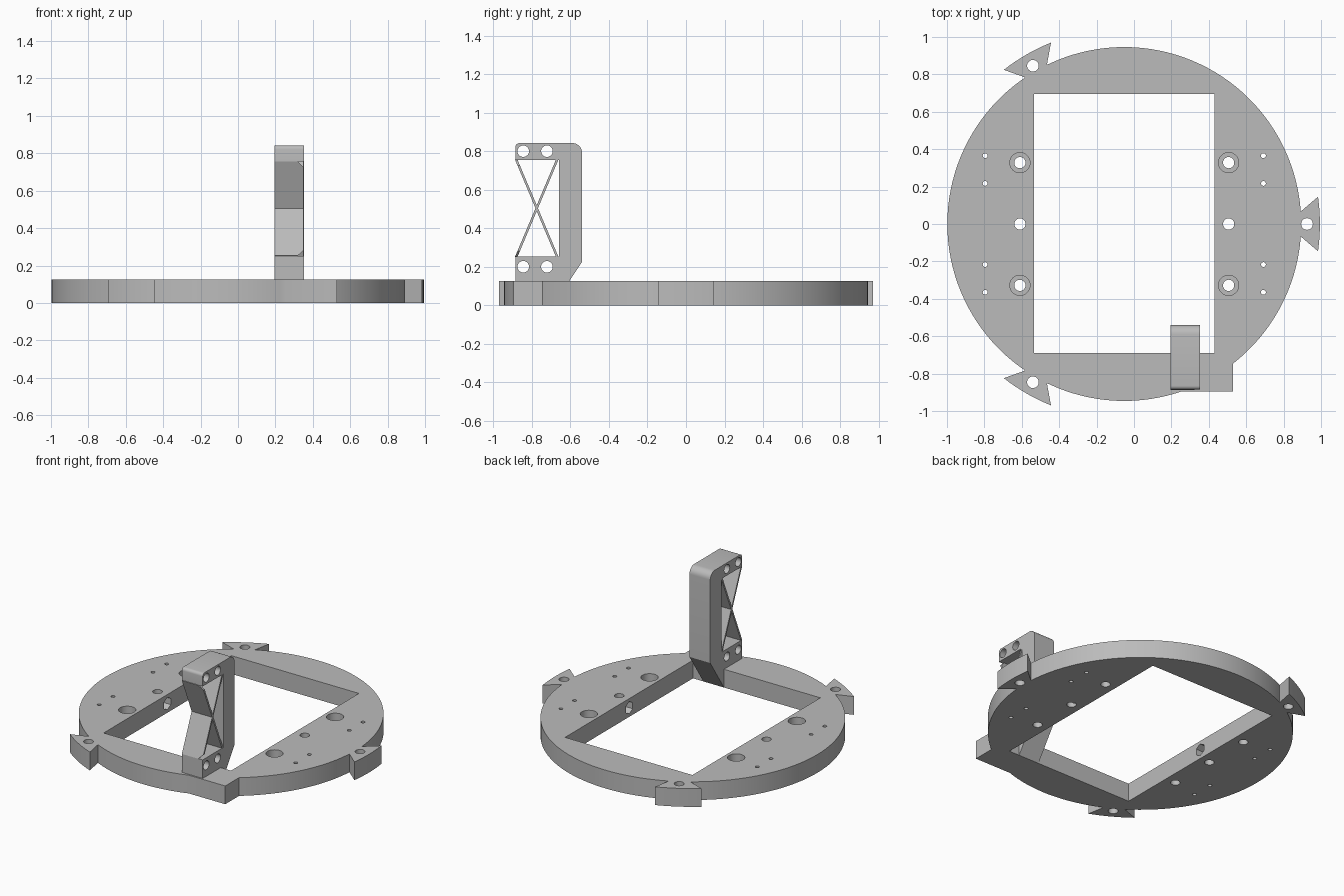
import bpy, bmesh
from math import sin, cos, pi, radians, hypot

cube = bpy.data.objects.get("Cube")
if cube:
    bpy.data.objects.remove(cube, do_unlink=True)

GREY = bpy.data.materials.new("plain grey")
GREY.use_nodes = True
colour = (0.5, 0.5, 0.5, 1)
GREY.diffuse_color = colour
GREY.node_tree.nodes["Principled BSDF"].inputs["Base Color"].default_value = colour

CX, R, H = -0.052, 0.946, 0.125   # ring centre, radius, thickness


def prism(name, pts, lo, hi, axis="z"):
    """Extrude a 2D outline along an axis; x uses (y, z), y uses (x, z)."""
    place = {"z": lambda a, b, d: (a, b, d),
             "x": lambda a, b, d: (d, a, b),
             "y": lambda a, b, d: (a, d, b)}[axis]
    bm = bmesh.new()
    n = len(pts)
    low = [bm.verts.new(place(a, b, lo)) for a, b in pts]
    top = [bm.verts.new(place(a, b, hi)) for a, b in pts]
    bm.faces.new(low)
    bm.faces.new(top)
    for i in range(n):
        j = (i + 1) % n
        bm.faces.new((low[i], low[j], top[j], top[i]))
    bmesh.ops.recalc_face_normals(bm, faces=bm.faces)
    mesh = bpy.data.meshes.new(name)
    bm.to_mesh(mesh)
    bm.free()
    mesh.materials.append(GREY)
    ob = bpy.data.objects.new(name, mesh)
    bpy.context.collection.objects.link(ob)
    return ob


def arc(x, y, r, start=0, end=360, steps=32):
    full = end - start == 360
    count = steps if full else steps + 1
    return [(x + r * cos(radians(start + (end - start) * i / steps)),
             y + r * sin(radians(start + (end - start) * i / steps)))
            for i in range(count)]


def rect(x0, x1, y0, y1):
    return [(x0, y0), (x1, y0), (x1, y1), (x0, y1)]


def combine(ob, other, operation="DIFFERENCE"):
    """Apply a boolean and discard the helper."""
    other.hide_render = True
    mod = ob.modifiers.new("boolean", "BOOLEAN")
    mod.operation, mod.solver, mod.object = operation, "EXACT", other
    bpy.context.view_layer.objects.active = ob
    bpy.ops.object.modifier_apply(modifier=mod.name)
    bpy.data.objects.remove(other, do_unlink=True)


def smooth(ob):
    bpy.ops.object.select_all(action="DESELECT")
    ob.select_set(True)
    bpy.context.view_layer.objects.active = ob
    bpy.ops.object.shade_smooth_by_angle(angle=radians(25))


# Base ring with its square foot and rectangular window
ring = prism("base_ring", arc(CX, 0, R, steps=128), 0, H)
combine(ring, prism("foot", rect(0.19, 0.53, -0.895, -0.6), 0, H), "UNION")
combine(ring, prism("window", rect(-0.535, 0.43, -0.69, 0.695), -0.1, 0.3))

# Screw holes, counterbores and nut pockets on both sides of the window
for side in (-1, 1):
    x = CX + side * 0.558
    for y in (-0.328, 0, 0.328):
        combine(ring, prism("hole", arc(x, y, 0.03), -0.1, 0.3))
        if y:
            combine(ring, prism("counterbore", arc(x, y, 0.054), 0.065, 0.3))
    for y in (-0.365, -0.217, 0.217, 0.365):
        combine(ring, prism("pin_hole", arc(CX + side * 0.744, y, 0.013, steps=16), -0.1, 0.3))
    inner = CX + side * 0.44
    pocket = arc(0, H / 2, 0.042, 30, 390, 6)
    combine(ring, prism("pocket", pocket, min(x, inner), max(x, inner), "x"))
smooth(ring)

# Three flared mounting tabs
for k in range(3):
    a = k * 2 * pi / 3
    outline = [(0.9, 0.03), (0.9, -0.03)] + arc(0, 0, 1.046, -8, 8, 8)
    turned = [(CX + u * cos(a) - v * sin(a), u * sin(a) + v * cos(a)) for u, v in outline]
    tab = prism("mounting_tab", turned, 0, H)
    hx, hy = CX + 0.977 * cos(a), 0.977 * sin(a)
    combine(tab, prism("hole", arc(hx, hy, 0.031), -0.1, 0.3))
    smooth(tab)

# Upright C-shaped bracket, its sloped heel running down to the window edge
X0, X1 = 0.195, 0.352
outline = ([(-0.885, 0.1), (-0.75, 0.1), (-0.75, 0), (-0.69, 0), (-0.54, 0.225)]
           + arc(-0.59, 0.792, 0.05, 0, 90, 8)
           + arc(-0.865, 0.822, 0.02, 90, 180, 5)
           + [(-0.885, 0.755), (-0.66, 0.755), (-0.66, 0.252), (-0.885, 0.252)])
bracket = prism("upright_bracket", outline, X0, X1, "x")
for y in (-0.845, -0.722):
    for z in (0.2, 0.8):
        combine(bracket, prism("hole", arc(y, z, 0.03), 0, 0.5, "x"))
smooth(bracket)

# Crossed brace plates with clipped front corners
for name, z0, z1 in (("rising_brace", 0.25, 0.758), ("falling_brace", 0.758, 0.25)):
    y0, y1 = -0.882, -0.668
    length = hypot(y1 - y0, z1 - z0)
    ny, nz = -(z1 - z0) / length * 0.006, (y1 - y0) / length * 0.006
    strip = [(y0 + ny, z0 + nz), (y1 + ny, z1 + nz), (y1 - ny, z1 - nz), (y0 - ny, z0 - nz)]
    brace = prism(name, strip, X0 + 0.001, X1 - 0.001, "x")
    inward = 0.06 if z0 < z1 else -0.06
    edge = z0 - inward / 2
    clip = [(0.285, edge), (0.38, edge), (0.38, z0 + inward)]
    combine(brace, prism("clip", clip, -0.95, -0.8, "y"))
